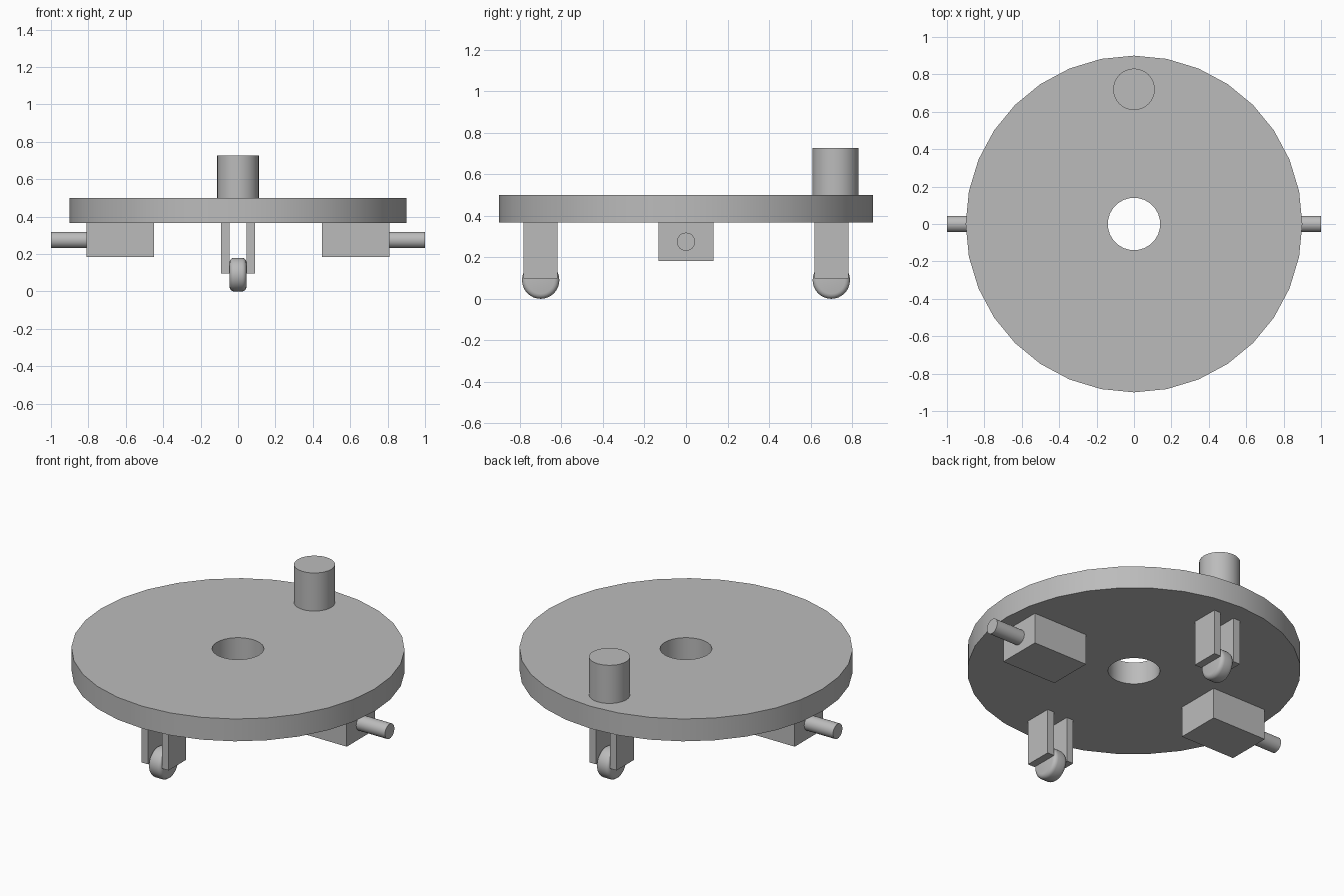
import bpy
import bmesh
import math
from mathutils import Matrix, Vector

cube = bpy.data.objects.get("Cube")
if cube:
    bpy.data.objects.remove(cube, do_unlink=True)

grey = bpy.data.materials.new("plain_grey")
grey.use_nodes = True
GREY = (0.5, 0.5, 0.5, 1)
grey.diffuse_color = GREY
grey.node_tree.nodes["Principled BSDF"].inputs["Base Color"].default_value = GREY


def finish(name, bm, smooth=True):
    """Turn a bmesh into a named, coloured object."""
    bmesh.ops.recalc_face_normals(bm, faces=bm.faces)
    mesh = bpy.data.meshes.new(name)
    bm.to_mesh(mesh)
    bm.free()
    obj = bpy.data.objects.new(name, mesh)
    bpy.context.collection.objects.link(obj)
    mesh.materials.append(grey)
    if smooth:
        bpy.ops.object.select_all(action="DESELECT")
        obj.select_set(True)
        bpy.context.view_layer.objects.active = obj
        bpy.ops.object.shade_smooth_by_angle(angle=math.radians(35))
    return obj


def box(name, low, high):
    low, high = Vector(low), Vector(high)
    bm = bmesh.new()
    matrix = Matrix.Translation((low + high) / 2) @ Matrix.Diagonal((*(high - low), 1))
    bmesh.ops.create_cube(bm, size=1, matrix=matrix)
    return finish(name, bm, smooth=False)


def cylinder(name, center, radius, length, sides=32, along_x=False, round_edge=0):
    matrix = Matrix.Translation(center)
    if along_x:
        matrix = matrix @ Matrix.Rotation(math.pi / 2, 4, "Y")
    bm = bmesh.new()
    bmesh.ops.create_cone(bm, cap_ends=True, segments=sides, radius1=radius,
                          radius2=radius, depth=length, matrix=matrix)
    if round_edge:
        rims = [e for e in bm.edges if any(len(f.verts) > 4 for f in e.link_faces)]
        bmesh.ops.bevel(bm, geom=rims, offset=round_edge, segments=4,
                        profile=0.5, affect="EDGES")
    return finish(name, bm)


def ring(name, outer, inner, bottom, top, sides):
    """Flat disc with a round hole, made by revolving a rectangle."""
    section = [(outer, bottom), (outer, top), (inner, top), (inner, bottom)]
    bm = bmesh.new()
    loops = []
    for i in range(sides):
        a = math.tau * i / sides
        loops.append([bm.verts.new((r * math.cos(a), r * math.sin(a), z)) for r, z in section])
    for i, loop in enumerate(loops):
        following = loops[(i + 1) % sides]
        for j in range(len(section)):
            k = (j + 1) % len(section)
            bm.faces.new((loop[j], following[j], following[k], loop[k]))
    return finish(name, bm)


# Base plate and the post on top of it
PLATE_BOTTOM, PLATE_TOP = 0.367, 0.5
ring("base_plate", 0.9, 0.14, PLATE_BOTTOM, PLATE_TOP, 32)
cylinder("top_post", (0, 0.72, 0.613), 0.111, 0.228)

# Motor blocks with their output shafts
for side, s in (("left", 1), ("right", -1)):
    x1, x2 = sorted((s * 0.45, s * 0.81))
    box(side + "_motor", (x1, -0.133, 0.183), (x2, 0.133, PLATE_BOTTOM))
    cylinder(side + "_shaft", (s * 0.9, 0, 0.275), 0.044, 0.2, 24, along_x=True)

# Front and back casters: two fork plates holding a rounded wheel
for end, y in (("front", -0.7), ("back", 0.7)):
    for side, s in (("left", 1), ("right", -1)):
        x1, x2 = sorted((s * 0.045, s * 0.09))
        box(f"{end}_{side}_fork", (x1, y - 0.082, 0.097), (x2, y + 0.082, PLATE_BOTTOM))
    cylinder(end + "_caster_wheel", (0, y, 0.09), 0.09, 0.09, 32,
             along_x=True, round_edge=0.024)
